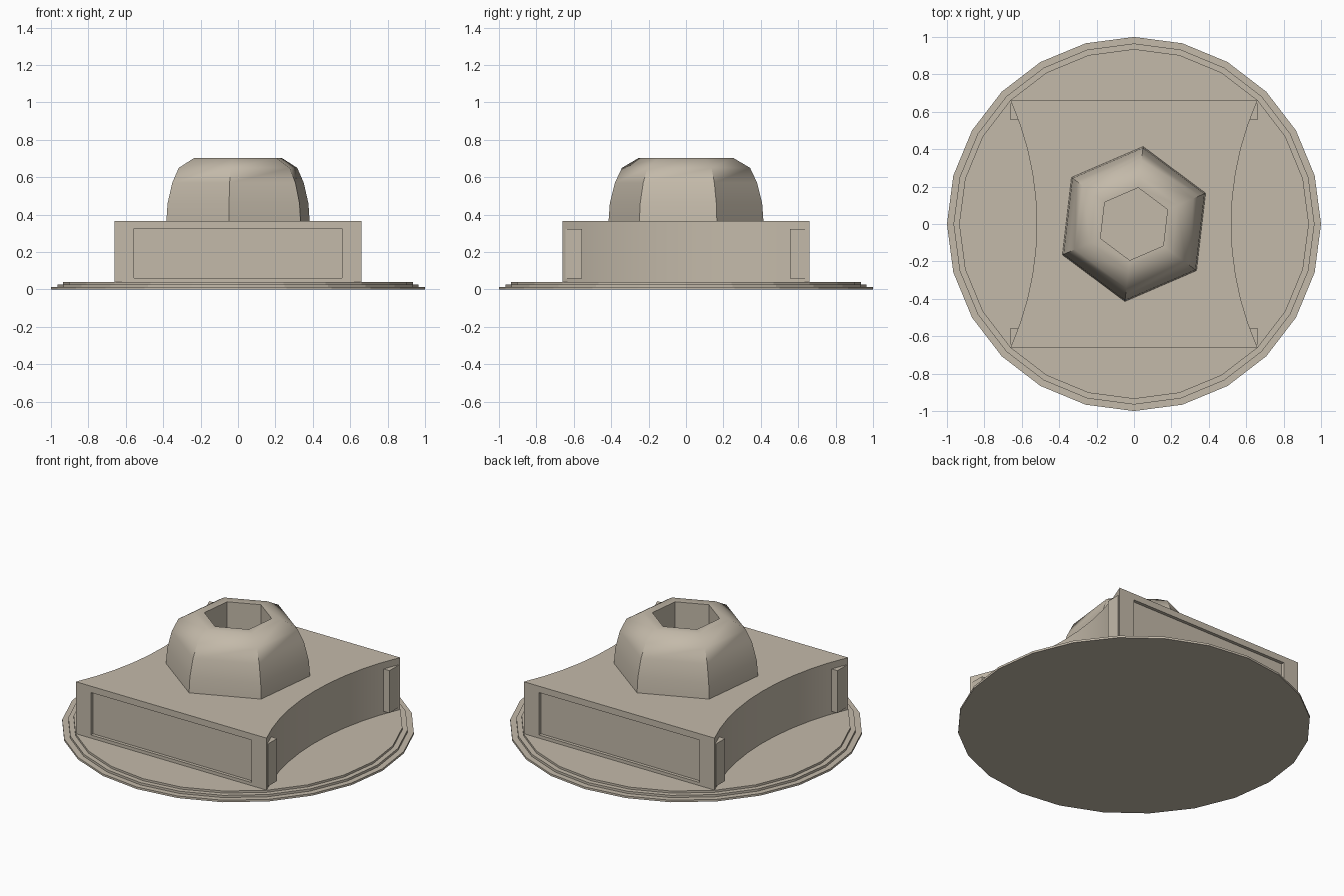
import bpy, bmesh, math
from mathutils import Vector

if "Cube" in bpy.data.objects:
    bpy.data.objects.remove(bpy.data.objects["Cube"])

stone = bpy.data.materials.new("warm beige stone")
stone.diffuse_color = (0.55, 0.49, 0.40, 1)
stone.use_nodes = True
stone.node_tree.nodes["Principled BSDF"].inputs["Base Color"].default_value = stone.diffuse_color


def finish(bm, name, smooth=None):
    bmesh.ops.recalc_face_normals(bm, faces=bm.faces)
    mesh = bpy.data.meshes.new(name)
    bm.to_mesh(mesh)
    bm.free()
    mesh.materials.append(stone)
    ob = bpy.data.objects.new(name, mesh)
    bpy.context.collection.objects.link(ob)
    if smooth:
        bpy.ops.object.select_all(action='DESELECT')
        ob.select_set(True)
        bpy.context.view_layer.objects.active = ob
        bpy.ops.object.shade_smooth_by_angle(angle=math.radians(smooth))
    return ob


def lathe(bm, profile, sides, turn=0.0, caps=False):
    """Faceted revolve of (radius, z) points."""
    rings = []
    for r, z in profile:
        rings.append([bm.verts.new((r * math.cos(turn + math.tau * i / sides),
                                    r * math.sin(turn + math.tau * i / sides), z))
                      for i in range(sides)])
    for a, b in zip(rings, rings[1:]):
        for i in range(sides):
            j = (i + 1) % sides
            bm.faces.new((a[i], a[j], b[j], b[i]))
    if caps:
        bm.faces.new(rings[0])
        bm.faces.new(rings[-1])


# stepped round base
bm = bmesh.new()
lathe(bm, [(1, 0), (1, 0.013), (0.965, 0.013), (0.965, 0.027),
           (0.935, 0.027), (0.935, 0.04)], 24, caps=True)
finish(bm, "stepped_base")

# square block with two concave sides
H, Z0, Z1, N = 0.66, 0.04, 0.365, 10
R = (H * H + 0.14 ** 2) / 0.28
half = math.asin(H / R)
arc = []
for i in range(N + 1):
    a = -half + 2 * half * i / N
    arc.append((0.52 + R - R * math.cos(a), R * math.sin(a)))
outline = arc + [(-x, -y) for x, y in arc]
bm = bmesh.new()
low = [bm.verts.new((x, y, Z0)) for x, y in outline]
top = [bm.verts.new((x, y, Z1)) for x, y in outline]
bm.faces.new(low)
bm.faces.new(top)
for i in range(len(low)):
    j = (i + 1) % len(low)
    bm.faces.new((low[i], low[j], top[j], top[i]))
bmesh.ops.recalc_face_normals(bm, faces=bm.faces)
bm.normal_update()

# recessed panels on the front and back
for face in [f for f in bm.faces if abs(f.normal.y) > 0.99]:
    s = math.copysign(1, face.normal.y)
    bmesh.ops.inset_individual(bm, faces=[face], thickness=0.02)
    for v in face.verts:
        v.co = (math.copysign(0.555, v.co.x), s * H, 0.325 if v.co.z > 0.2 else 0.06)
    new = bmesh.ops.extrude_face_region(bm, geom=[face])["geom"]
    bmesh.ops.translate(bm, vec=Vector((0, -0.02 * s, 0)),
                        verts=[g for g in new if isinstance(g, bmesh.types.BMVert)])
    if face.is_valid:
        bmesh.ops.delete(bm, geom=[face], context='FACES_ONLY')
finish(bm, "concave_block", 30)

# small corner posts in the concave sides
for sx in (-1, 1):
    for sy in (-1, 1):
        bm = bmesh.new()
        bmesh.ops.create_cube(bm, size=1)
        for v in bm.verts:
            v.co = (sx * (0.639 + v.co.x * 0.04), sy * (0.6 + v.co.y * 0.09),
                    0.19 + v.co.z * 0.265)
        finish(bm, "corner_post")

# six-sided dome with a hexagonal socket
bm = bmesh.new()
lathe(bm, [(0.417, Z1), (0.41, 0.46), (0.383, 0.57), (0.345, 0.65), (0.255, 0.703),
           (0.195, 0.703), (0.195, Z1)], 6, math.radians(23.3))
finish(bm, "hexagonal_dome", 40)
